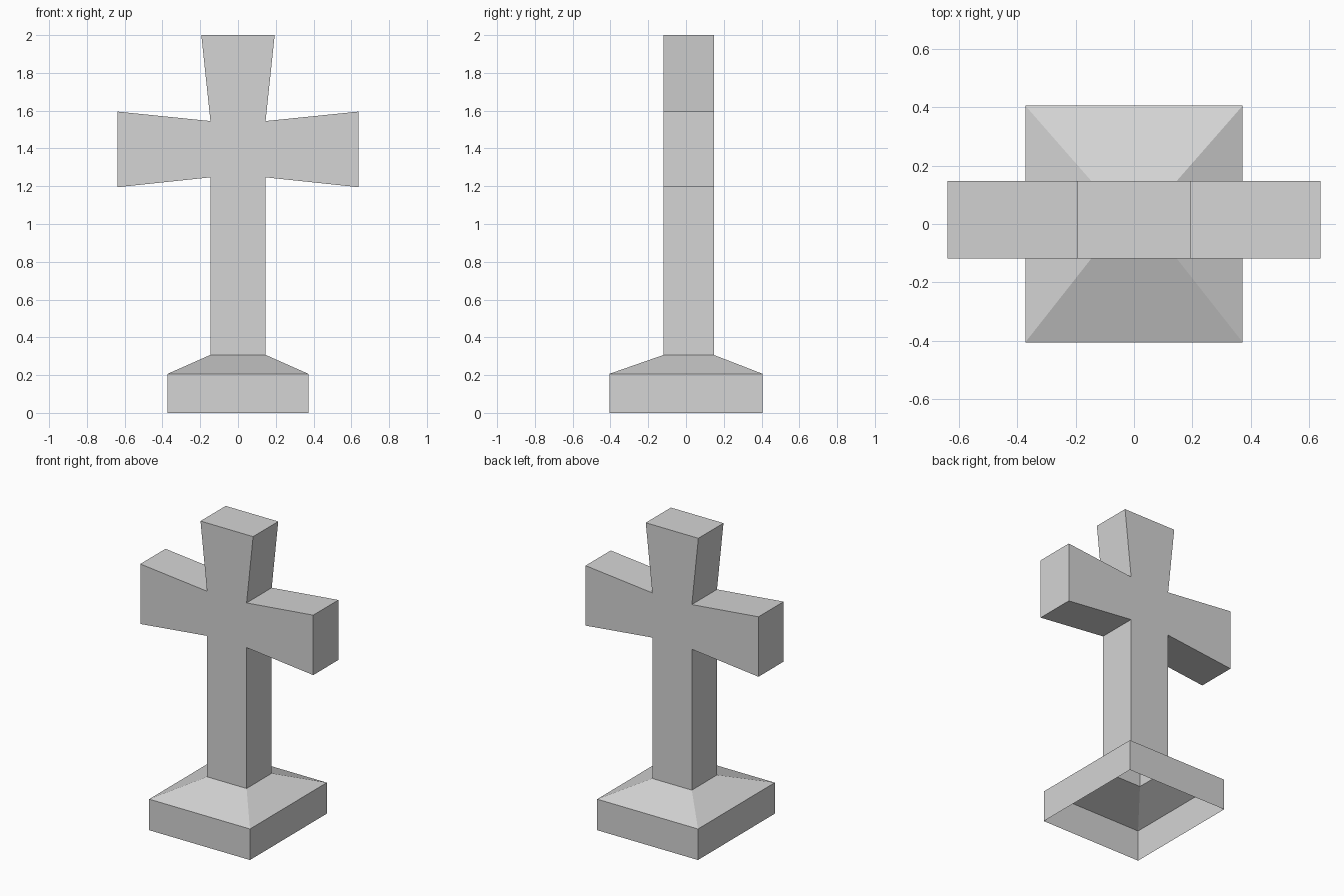
import bpy
import bmesh

if "Cube" in bpy.data.objects:
    bpy.data.objects.remove(bpy.data.objects["Cube"], do_unlink=True)

stone = bpy.data.materials.new("pale grey stone")
stone.use_nodes = True
colour = (0.66, 0.66, 0.66, 1)
stone.diffuse_color = colour
stone.node_tree.nodes["Principled BSDF"].inputs["Base Color"].default_value = colour

HALF = 0.146               # half width of the shaft
FRONT, BACK = -0.118, 0.147  # shaft depth
FOOT = 0.307               # where shaft meets plinth


def finish(name, bm):
    mesh = bpy.data.meshes.new(name)
    bm.to_mesh(mesh)
    bm.free()
    mesh.materials.append(stone)
    obj = bpy.data.objects.new(name, mesh)
    bpy.context.collection.objects.link(obj)
    return obj


# Cross: mirrored half outline with flared arms, extruded in depth
half = [(HALF, FOOT), (HALF, 1.247), (0.638, 1.195), (0.638, 1.595),
        (HALF, 1.545), (0.194, 2.0)]
outline = half + [(-x, z) for x, z in reversed(half)]
bm = bmesh.new()
face = bm.faces.new([bm.verts.new((x, FRONT, z)) for x, z in outline])
new = bmesh.ops.extrude_face_region(bm, geom=[face], use_keep_orig=True)["geom"]
bmesh.ops.translate(bm, vec=(0, BACK - FRONT, 0),
                    verts=[g for g in new if isinstance(g, bmesh.types.BMVert)])
bmesh.ops.recalc_face_normals(bm, faces=bm.faces)
# The shaft is open where it joins the hollow plinth
bm.normal_update()
foot = [f for f in bm.faces if all(v.co.z < FOOT + 0.01 for v in f.verts)]
bmesh.ops.delete(bm, geom=foot, context="FACES_ONLY")
finish("cross", bm)

# Plinth: upright walls and sloping top, open underneath
bm = bmesh.new()


def ring(x, front, back, z):
    return [bm.verts.new(p) for p in
            ((-x, front, z), (x, front, z), (x, back, z), (-x, back, z))]


rings = [ring(0.372, -0.405, 0.405, 0), ring(0.372, -0.405, 0.405, 0.207),
         ring(HALF, FRONT, BACK, FOOT)]
for low, high in zip(rings, rings[1:]):
    for i in range(4):
        j = (i + 1) % 4
        bm.faces.new((low[i], low[j], high[j], high[i]))
finish("plinth", bm)
